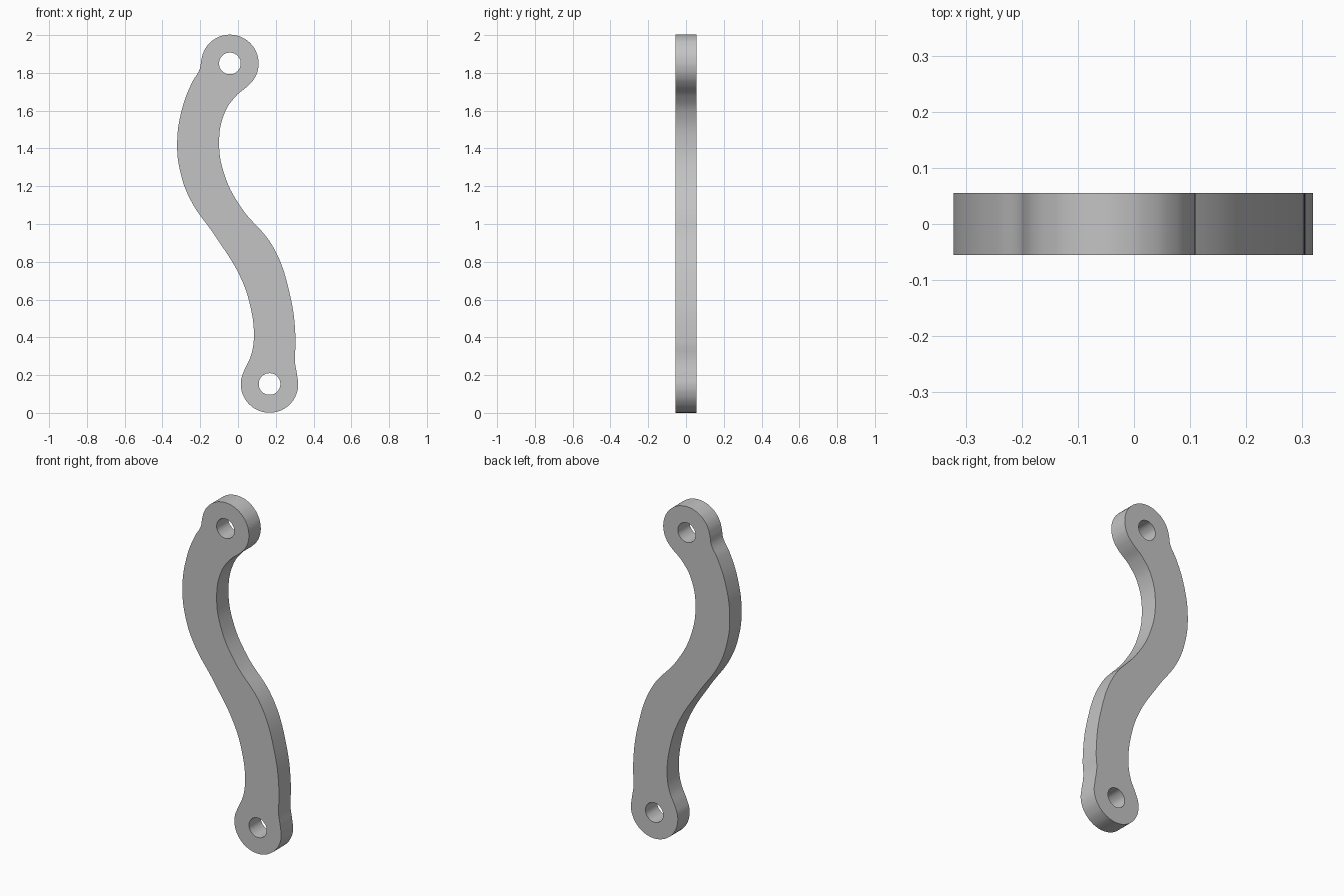
import bpy
from math import cos, sin, radians

cube = bpy.data.objects.get("Cube")
if cube:
    bpy.data.objects.remove(cube, do_unlink=True)

TOP, BOTTOM = (-0.043, 1.85), (0.167, 0.153)
EYE_R, HOLE_R, HALF_THICK = 0.152, 0.057, 0.055


def arc(centre, radius, start, end, steps):
    """Points along a circular arc, angles in degrees."""
    angles = [radians(start + (end - start) * i / steps) for i in range(steps + 1)]
    return [(centre[0] + radius * cos(a), centre[1] + radius * sin(a)) for a in angles]


def add_loop(curve, points):
    """Closed smooth spline through the points."""
    spline = curve.splines.new('BEZIER')
    spline.bezier_points.add(len(points) - 1)
    spline.use_cyclic_u = True
    spline.resolution_u = 8
    for bp, (x, z) in zip(spline.bezier_points, points):
        bp.co = (x, z, 0)
        bp.handle_left_type = bp.handle_right_type = 'AUTO'


# S-shaped edges between the two eyes
left_edge = [(-0.203, 1.82), (-0.243, 1.75), (-0.296, 1.61), (-0.322, 1.43),
             (-0.304, 1.27), (-0.25, 1.125), (-0.12, 0.935), (0.01, 0.725),
             (0.064, 0.57), (0.084, 0.40), (0.069, 0.305)]
right_edge = [(0.301, 0.28), (0.305, 0.38), (0.275, 0.626), (0.185, 0.88),
              (0.015, 1.09), (-0.068, 1.25), (-0.10, 1.43), (-0.07, 1.59),
              (-0.01, 1.678)]
outline = (arc(TOP, EYE_R, -48, 172, 12) + left_edge
           + arc(BOTTOM, EYE_R, 152, 375, 12) + right_edge)

# Link plate with a bolt hole in each eye
curve = bpy.data.curves.new("link_plate", 'CURVE')
curve.dimensions = '2D'
curve.fill_mode = 'BOTH'
curve.extrude = HALF_THICK
add_loop(curve, outline)
for centre in (TOP, BOTTOM):
    add_loop(curve, arc(centre, HOLE_R, 0, 315, 7))

plate = bpy.data.objects.new("link_plate", curve)
bpy.context.collection.objects.link(plate)
plate.rotation_euler.x = radians(90)
bpy.ops.object.select_all(action='DESELECT')
plate.select_set(True)
bpy.context.view_layer.objects.active = plate
bpy.ops.object.convert(target='MESH')
plate = bpy.context.view_layer.objects.active
bpy.ops.object.transform_apply(location=False, rotation=True, scale=False)

# Weld the caps to the rim and smooth the curved sides
bpy.ops.object.mode_set(mode='EDIT')
bpy.ops.mesh.select_all(action='SELECT')
bpy.ops.mesh.remove_doubles(threshold=0.0001)
bpy.ops.mesh.normals_make_consistent(inside=False)
bpy.ops.object.mode_set(mode='OBJECT')
bpy.ops.object.shade_smooth_by_angle(angle=radians(35))

# Plain grey metal
grey = bpy.data.materials.new("light_grey")
grey.use_nodes = True
colour = (0.55, 0.55, 0.55, 1)
grey.diffuse_color = colour
grey.node_tree.nodes["Principled BSDF"].inputs["Base Color"].default_value = colour
plate.data.materials.clear()
plate.data.materials.append(grey)
